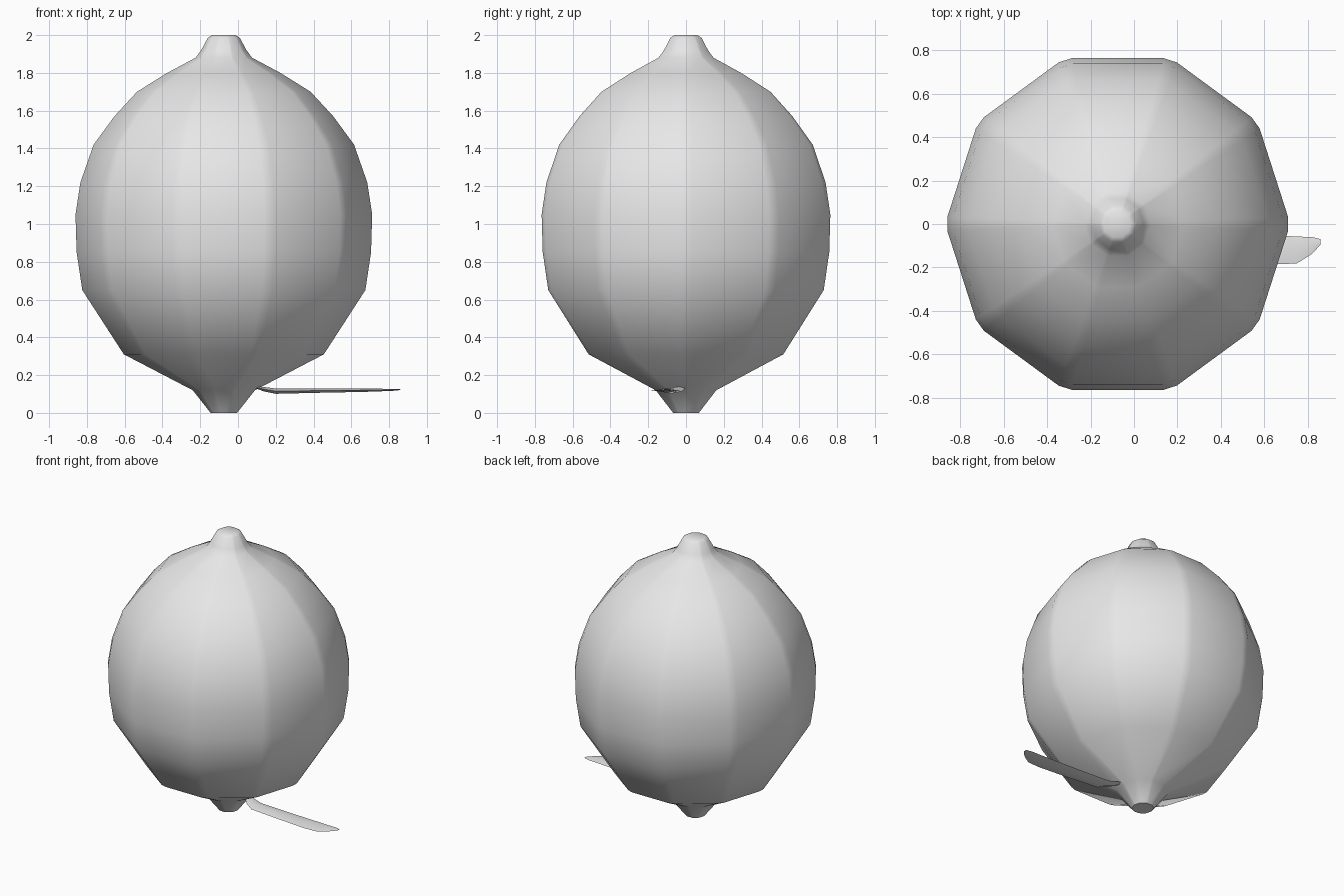
import bpy, math

if "Cube" in bpy.data.objects:
    bpy.data.objects.remove(bpy.data.objects["Cube"])

CX = -0.075  # fruit axis, offset because the leaf sticks out to +x

grey = bpy.data.materials.new("pale_grey")
grey.diffuse_color = (0.8, 0.8, 0.8, 1)
grey.use_nodes = True
grey.node_tree.nodes["Principled BSDF"].inputs["Base Color"].default_value = grey.diffuse_color


def loft(name, rings):
    """Skin a list of equal-length closed rings and cap both ends."""
    n = len(rings[0])
    verts = [p for ring in rings for p in ring]
    faces = [list(range(n))[::-1], [len(verts) - n + i for i in range(n)]]
    for r in range(len(rings) - 1):
        for i in range(n):
            j = (i + 1) % n
            faces.append([r * n + i, r * n + j, (r + 1) * n + j, (r + 1) * n + i])
    mesh = bpy.data.meshes.new(name)
    mesh.from_pydata(verts, [], faces)
    mesh.materials.append(grey)
    ob = bpy.data.objects.new(name, mesh)
    bpy.context.collection.objects.link(ob)
    bpy.ops.object.select_all(action='DESELECT')
    ob.select_set(True)
    bpy.context.view_layer.objects.active = ob
    bpy.ops.object.shade_smooth_by_angle(angle=math.radians(35))
    return ob


def decagon(r, z):
    """Ten-sided ring with narrow chamfered corners."""
    ring = []
    for k in range(10):
        for d in (-2.3, 2.3):
            a = math.radians(36 * k + d)
            ring.append((CX + r * math.cos(a), 1.01 * r * math.sin(a), z))
    return ring


# Fruit body with nubs at both ends: (radius, height)
profile = [(0.07, 0), (0.165, 0.12), (0.53, 0.31), (0.75, 0.65), (0.78, 0.85),
           (0.786, 1.05), (0.76, 1.22), (0.69, 1.42), (0.58, 1.57), (0.46, 1.70),
           (0.30, 1.80), (0.15, 1.88), (0.12, 1.92), (0.085, 1.985), (0.062, 2.0)]
loft("fruit_body", [decagon(r, z) for r, z in profile])

# Thin leaf by the lower nub: (x, y low, y high, z middle, half thickness)
sections = [(0.09, -0.05, 0.0, 0.136, 0.005), (0.14, -0.10, -0.01, 0.125, 0.012),
            (0.20, -0.135, -0.02, 0.115, 0.014), (0.45, -0.165, -0.04, 0.118, 0.011),
            (0.66, -0.185, -0.052, 0.120, 0.009), (0.75, -0.182, -0.058, 0.121, 0.007),
            (0.82, -0.138, -0.06, 0.122, 0.005), (0.86, -0.095, -0.07, 0.123, 0.002)]
loft("leaf", [[(x, a, z), (x, (a + b) / 2, z - t), (x, b, z), (x, (a + b) / 2, z + t)][::-1]
              for x, a, b, z, t in sections][::-1])
